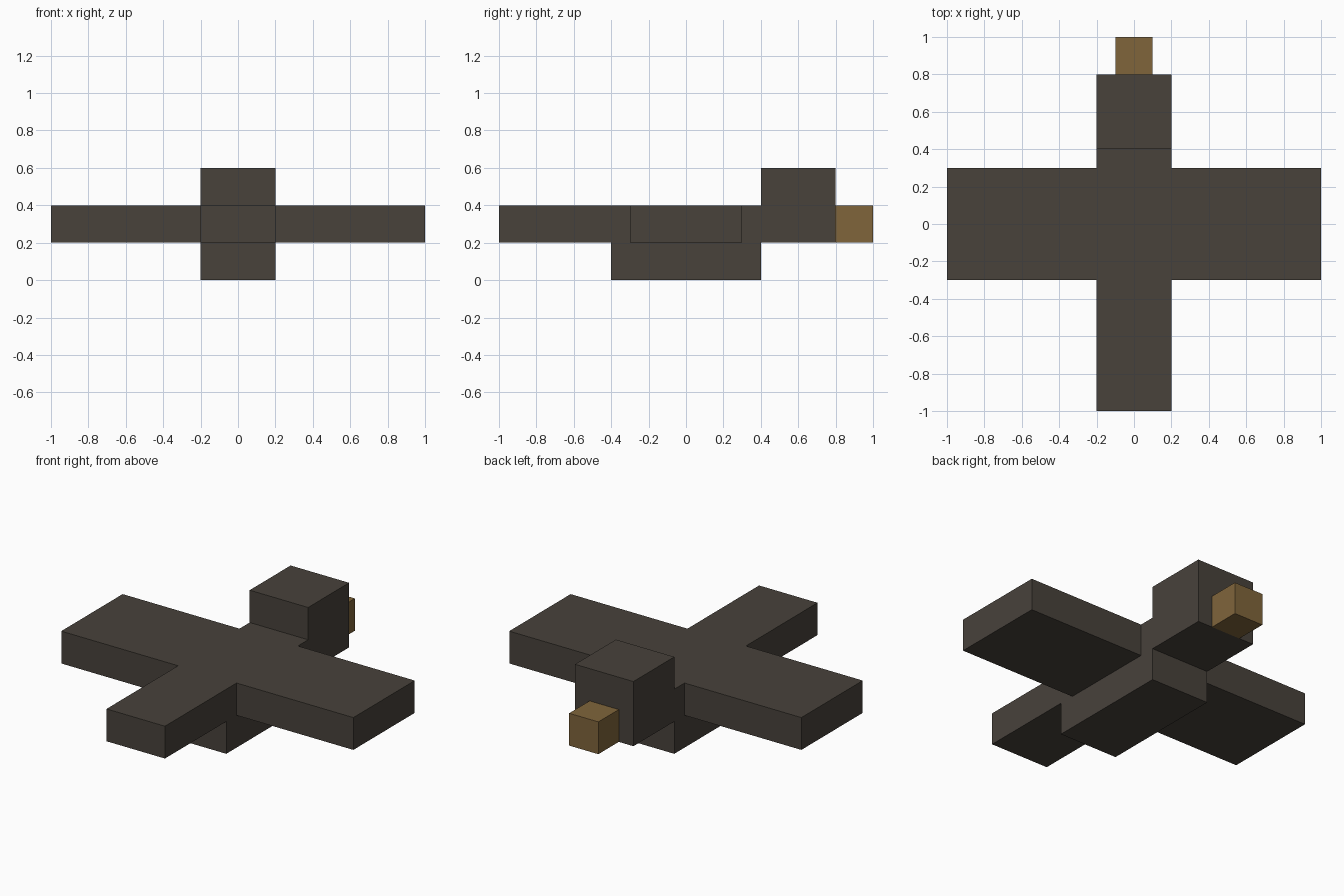
import bpy

# Remove the default cube
default = bpy.data.objects.get("Cube")
if default:
    bpy.data.objects.remove(default, do_unlink=True)


def make_material(name, rgb):
    mat = bpy.data.materials.new(name)
    mat.use_nodes = True
    colour = (*rgb, 1.0)
    mat.diffuse_color = colour
    bsdf = next(n for n in mat.node_tree.nodes if n.type == 'BSDF_PRINCIPLED')
    bsdf.inputs["Base Color"].default_value = colour
    bsdf.inputs["Roughness"].default_value = 0.9
    return mat


def box(name, low, high, mat):
    """Flat-shaded box spanning two opposite corners."""
    centre = [(a + b) / 2 for a, b in zip(low, high)]
    bpy.ops.mesh.primitive_cube_add(size=1, location=centre)
    obj = bpy.context.object
    obj.name = name
    obj.scale = [b - a for a, b in zip(low, high)]
    bpy.ops.object.transform_apply(location=False, rotation=False, scale=True)
    obj.data.materials.append(mat)
    return obj


feathers = make_material("dark_brown_feathers", (0.065, 0.054, 0.044))
horn = make_material("tan_beak", (0.215, 0.13, 0.044))

# Body, with the tail level with its upper half
box("body", (-0.2, -0.4, 0), (0.2, 0.4, 0.4), feathers)
box("tail", (-0.2, -1, 0.2), (0.2, -0.4, 0.4), feathers)

# Raised head with beak
box("head", (-0.2, 0.4, 0.2), (0.2, 0.8, 0.6), feathers)
box("beak", (-0.1, 0.8, 0.2), (0.1, 1, 0.4), horn)

# Outstretched wings
for side, x0, x1 in (("left", 0.2, 1), ("right", -1, -0.2)):
    box(side + "_wing", (x0, -0.3, 0.2), (x1, 0.3, 0.4), feathers)
